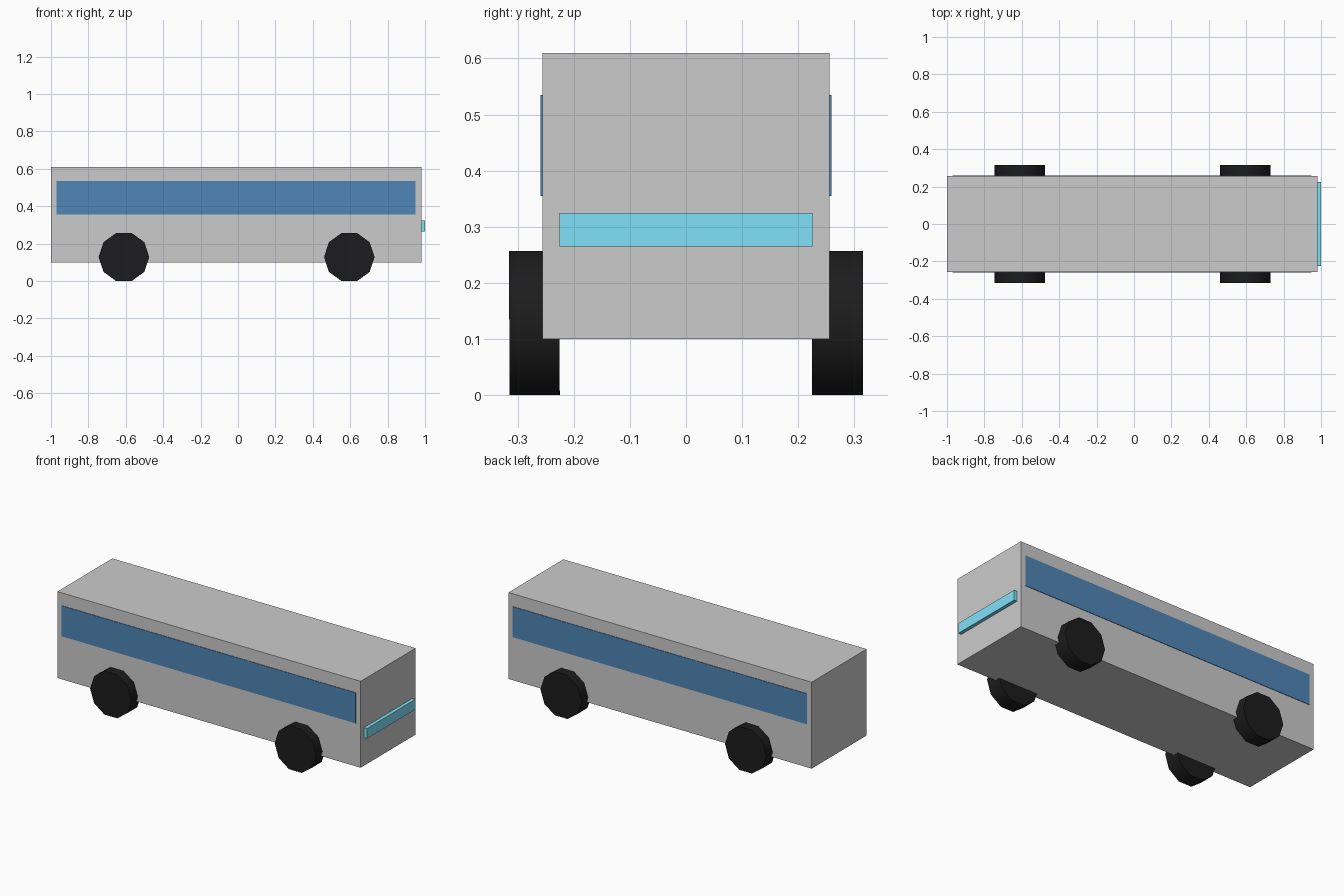
import bpy, math

if "Cube" in bpy.data.objects:
    bpy.data.objects.remove(bpy.data.objects["Cube"])


def material(name, rgb):
    m = bpy.data.materials.new(name)
    m.diffuse_color = (*rgb, 1)
    m.use_nodes = True
    m.node_tree.nodes["Principled BSDF"].inputs["Base Color"].default_value = m.diffuse_color
    return m


def box(name, lo, hi, mat=None):
    centre = [(a + b) / 2 for a, b in zip(lo, hi)]
    bpy.ops.mesh.primitive_cube_add(size=1, location=centre)
    ob = bpy.context.object
    ob.name = name
    ob.scale = [b - a for a, b in zip(lo, hi)]
    bpy.ops.object.transform_apply(location=False, rotation=False, scale=True)
    if mat:
        ob.data.materials.append(mat)
    return ob


glass = material("window_blue", (0.08, 0.24, 0.47))
cyan = material("light_cyan", (0.22, 0.75, 0.95))
rubber = material("tyre_black", (0.012, 0.012, 0.013))

# Body shell
box("body", (-1, -0.256, 0.1), (0.98, 0.256, 0.61))

# Light bar across the nose
box("light_bar", (0.98, -0.225, 0.265), (1.0, 0.225, 0.325), cyan)

# Both sides: window strip and two ten-sided wheels
RADIUS, WIDTH = 0.135, 0.09
for side, label in ((-1, "right"), (1, "left")):
    y0, y1 = sorted((side * 0.25, side * 0.259))
    box(f"window_{label}", (-0.97, y0, 0.355), (0.95, y1, 0.535), glass)
    for x, end in ((-0.61, "rear"), (0.595, "front")):
        bpy.ops.mesh.primitive_cylinder_add(
            vertices=10, radius=RADIUS, depth=WIDTH,
            location=(x, side * 0.27, RADIUS * math.cos(math.pi / 10)))
        wheel = bpy.context.object
        wheel.name = f"wheel_{end}_{label}"
        # Turn the axle along y with a flat facet on the ground
        wheel.rotation_euler = (math.pi / 2, math.pi / 10, 0)
        bpy.ops.object.transform_apply(location=False, rotation=True, scale=False)
        wheel.data.materials.append(rubber)
        bpy.ops.object.shade_smooth_by_angle(angle=math.radians(40))
